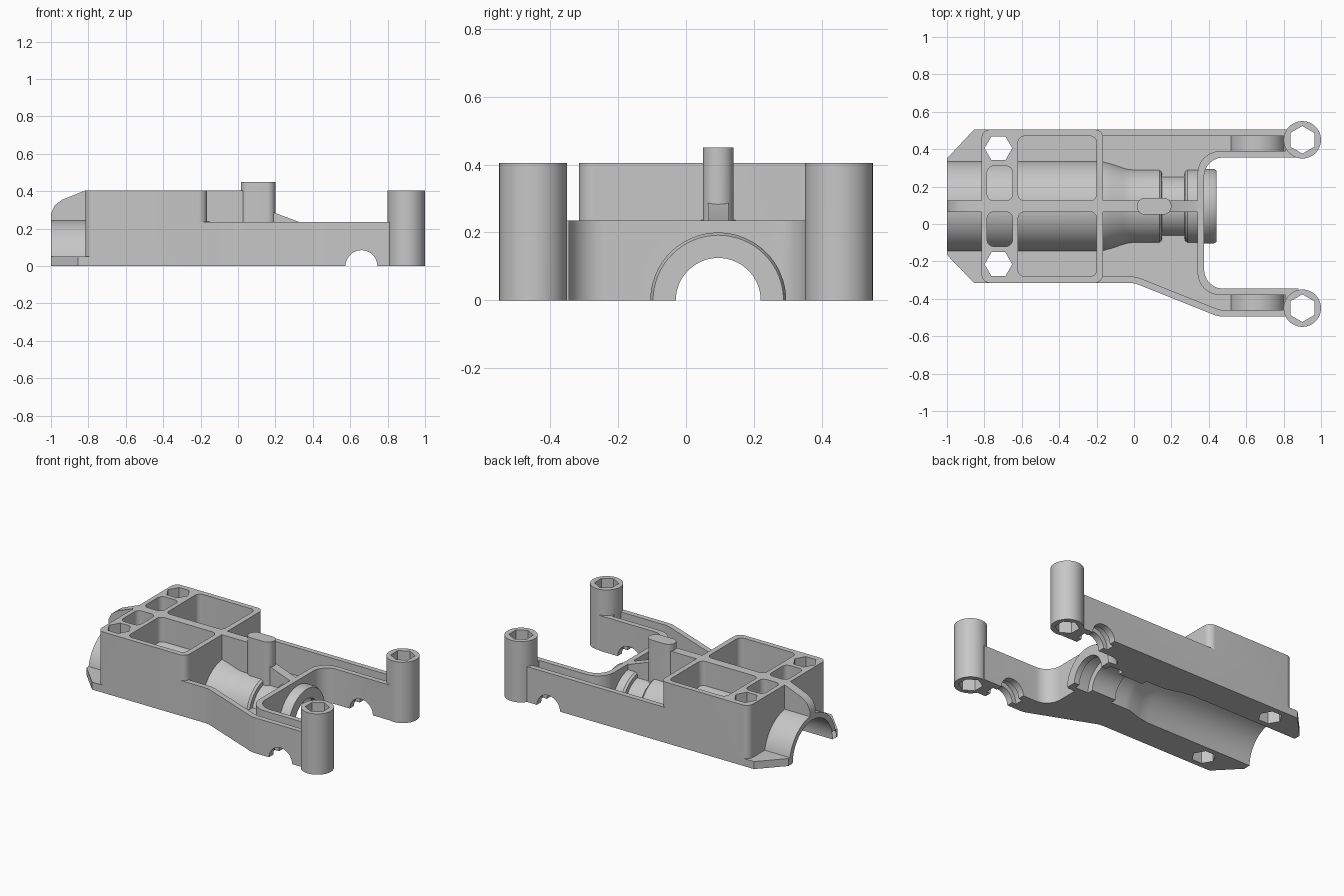
import bpy
import bmesh
from math import pi, cos, sin, tan, radians
from mathutils import Vector

old = bpy.data.objects.get("Cube")
if old:
    bpy.data.objects.remove(old, do_unlink=True)

MID = 0.095      # y of the barrel axis
FLOOR = 0.05     # floor plate thickness
LOW, HIGH = 0.235, 0.405

grey = bpy.data.materials.new("grey_plastic")
grey.use_nodes = True
colour = (0.57, 0.57, 0.57, 1)
grey.diffuse_color = colour
grey.node_tree.nodes["Principled BSDF"].inputs["Base Color"].default_value = colour


def finish(name, bm):
    bmesh.ops.recalc_face_normals(bm, faces=bm.faces)
    mesh = bpy.data.meshes.new(name)
    bm.to_mesh(mesh)
    bm.free()
    mesh.materials.append(grey)
    ob = bpy.data.objects.new(name, mesh)
    bpy.context.collection.objects.link(ob)
    return ob


def rounded(points, steps=8):
    """Fillet every corner given as (x, y, radius)."""
    out = []
    for i, p in enumerate(points):
        here = Vector(p[:2])
        if len(p) < 3:
            out.append(here)
            continue
        a = (Vector(points[i - 1][:2]) - here).normalized()
        b = (Vector(points[(i + 1) % len(points)][:2]) - here).normalized()
        half = a.angle(b) / 2
        centre = here + (a + b).normalized() * (p[2] / sin(half))
        start = (here + a * (p[2] / tan(half)) - centre).normalized()
        end = (here + b * (p[2] / tan(half)) - centre).normalized()
        for k in range(steps + 1):
            spoke = start.lerp(end, k / steps).normalized()
            out.append(centre + spoke * p[2])
    return out


def prism(name, points, lo, hi, axis="z"):
    """Extrude an outline along z, or an x-z outline along y."""
    bm = bmesh.new()
    place = (lambda p, h: (p[0], p[1], h)) if axis == "z" else (lambda p, h: (p[0], h, p[1]))
    rings = [[bm.verts.new(place(p, h)) for p in points] for h in (lo, hi)]
    n = len(points)
    for ring in rings:
        bm.faces.new(ring)
    for i in range(n):
        j = (i + 1) % n
        bm.faces.new((rings[0][i], rings[0][j], rings[1][j], rings[1][i]))
    return finish(name, bm)


def box_outline(x0, x1, y0, y1, r):
    return rounded([(x0, y0, r), (x1, y0, r), (x1, y1, r), (x0, y1, r)])


def circle(x, y, r, n=48, turn=0.0):
    return [(x + r * cos(2 * pi * i / n + turn), y + r * sin(2 * pi * i / n + turn)) for i in range(n)]


def lathe(name, profile, n=64):
    """Turn (x, radius) pairs about the barrel axis."""
    bm = bmesh.new()
    rings = [[bm.verts.new((x, MID + p[0], p[1])) for p in circle(0, 0, r, n)] for x, r in profile]
    for a, b in zip(rings, rings[1:]):
        for i in range(n):
            j = (i + 1) % n
            bm.faces.new((a[i], a[j], b[j], b[i]))
    bm.faces.new(rings[0])
    bm.faces.new(rings[-1])
    return finish(name, bm)


def combine(body, tool, operation):
    mod = body.modifiers.new("join", "BOOLEAN")
    mod.operation = operation
    mod.solver = "EXACT"
    mod.object = tool
    bpy.context.view_layer.objects.active = body
    bpy.ops.object.modifier_apply(modifier=mod.name)
    bpy.data.objects.remove(tool, do_unlink=True)


def add(tool):
    combine(housing, tool, "UNION")


def cut(tool):
    combine(housing, tool, "DIFFERENCE")


# Low walls: forked outline, hollowed down to the floor
fork = [(0.88, 0.505), (0.88, 0.355), (0.375, 0.355, 0.1), (0.375, -0.345, 0.1),
        (0.88, -0.345), (0.88, -0.495), (0.45, -0.495, 0.15), (0.0, -0.315, 0.15)]
housing = prism("housing", rounded([(-0.5, 0.505)] + fork + [(-0.5, -0.315)]), -0.05, LOW)
cavity = [(-0.3, 0.47), (0.81, 0.47), (0.81, 0.39), (0.34, 0.39, 0.12), (0.34, -0.38, 0.12),
          (0.81, -0.38), (0.81, -0.46), (0.457, -0.46, 0.13), (0.007, -0.28, 0.17), (-0.3, -0.28)]
cut(prism("cavity", rounded(cavity), FLOOR, 0.6))

# Rear floor plate with chamfered corners
add(prism("floor_plate", [(-1, 0.35), (-0.855, 0.505), (-0.4, 0.505), (-0.4, -0.315),
                          (-0.855, -0.315), (-1, -0.165)], -0.07, FLOOR))

# Tall block with two large and two small pockets
add(prism("block", box_outline(-0.815, -0.165, -0.315, 0.505, 0.045), -0.06, HIGH))
for side in (1, -1):
    for x0, x1, depth in ((-0.62, -0.2, 0.375), (-0.785, -0.65, 0.215)):
        y0, y1 = sorted((MID + side * 0.03, MID + side * depth))
        cut(prism("pocket", box_outline(x0, x1, y0, y1, 0.035), FLOOR, 0.6))

# Barrel shell
add(lathe("barrel", [(-1, 0.245), (-0.2, 0.245), (-0.16, 0.241), (-0.12, 0.231), (-0.06, 0.211),
                     (-0.03, 0.203), (0.01, 0.2), (0.135, 0.2), (0.148, 0.19), (0.15, 0.165),
                     (0.27, 0.165), (0.272, 0.19), (0.285, 0.2), (0.425, 0.2), (0.44, 0.192)]))

# Centre ribs and post
add(prism("rear_rib", [(-0.8, 0.1), (-0.8, HIGH), (-0.815, HIGH), (-0.94, 0.355), (-0.98, 0.325),
                       (-1, 0.28), (-1, 0.1)], MID - 0.03, MID + 0.03, "y"))
add(prism("front_rib", [(-0.18, 0.1), (-0.18, HIGH), (0.1, HIGH), (0.1, 0.32), (0.33, LOW),
                        (0.355, LOW), (0.355, 0.1)], MID - 0.03, MID + 0.03, "y"))
add(prism("post", box_outline(0.015, 0.2, MID - 0.045, MID + 0.045, 0.044), 0.16, 0.45))

# Fork arms: axle humps, screw bosses, axle notches
for side in (1, -1):
    hump_y = 0.43 if side > 0 else -0.42
    add(prism("axle_hump", circle(0.66, 0, 0.15), hump_y - 0.05, hump_y + 0.05, "y"))
    add(prism("boss", circle(0.9, side * 0.45, 0.1), -0.08, HIGH))
    cut(prism("axle_notch", circle(0.66, 0, 0.085), hump_y - 0.15, hump_y + 0.15, "y"))
    cut(prism("bearing_notch", circle(0.66, 0, 0.115), hump_y - 0.03, hump_y + 0.03, "y"))
    cut(prism("boss_hex", circle(0.9, side * 0.45, 0.074, 6, radians(30)), -0.5, 0.8))
    cut(prism("rear_hex", circle(-0.725, MID + side * 0.31, 0.074, 6), -0.5, 0.8))

# Stepped bore, then a flat parting face at the bottom
cut(lathe("bore", [(-1.2, 0.21), (-0.2, 0.21), (-0.12, 0.196), (-0.03, 0.168), (0.01, 0.165),
                   (0.12, 0.165), (0.121, 0.125), (0.3, 0.125), (0.301, 0.165), (0.4, 0.165),
                   (0.401, 0.125), (0.6, 0.125)]))
cut(prism("under_trim", [(-2, -2), (2, -2), (2, 2), (-2, 2)], -1, 0))

bpy.ops.object.select_all(action="DESELECT")
housing.select_set(True)
bpy.context.view_layer.objects.active = housing
bpy.ops.object.shade_smooth_by_angle(angle=radians(30))
